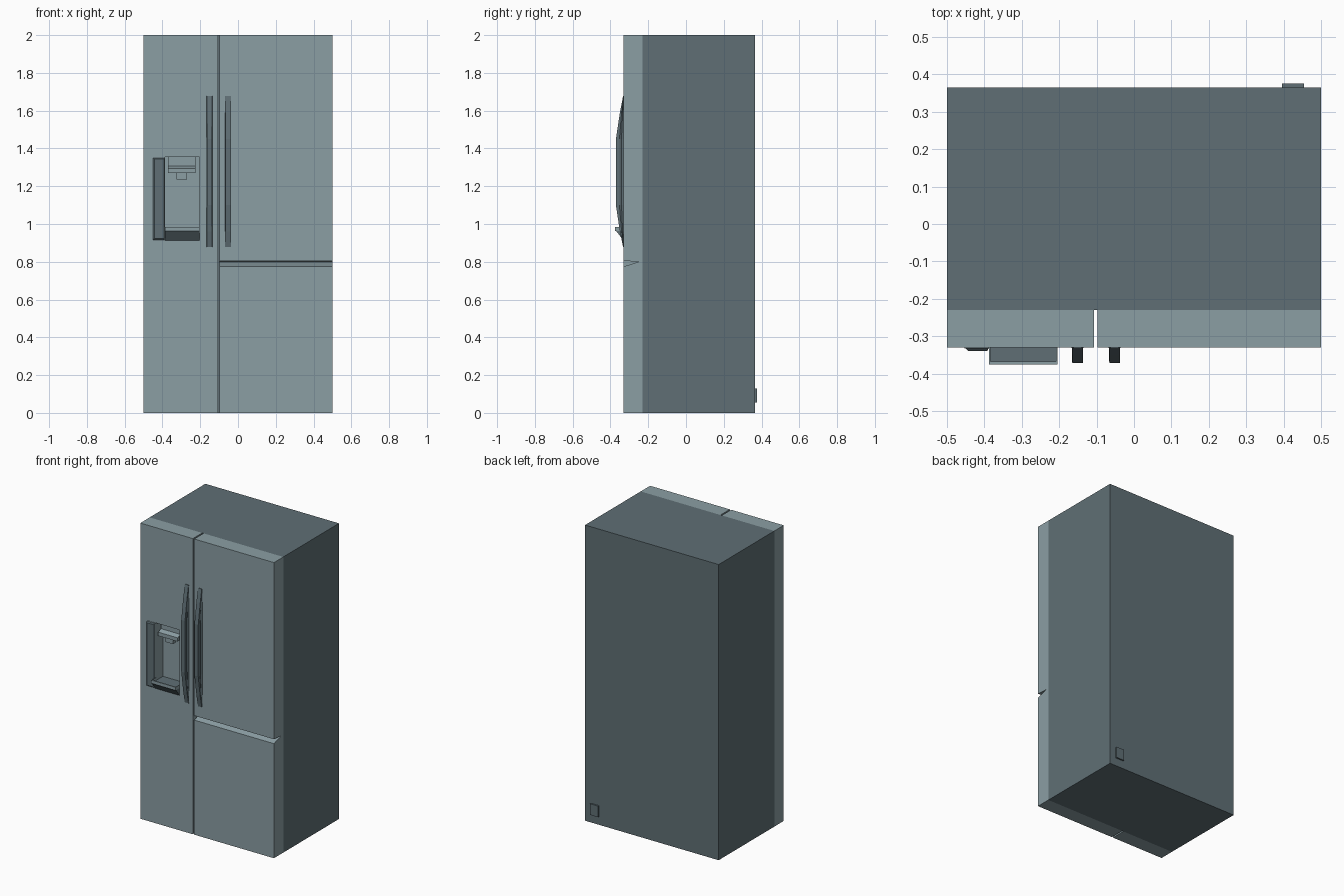
import bpy, bmesh

if "Cube" in bpy.data.objects:
    bpy.data.objects.remove(bpy.data.objects["Cube"])


def material(name, rgb):
    m = bpy.data.materials.new(name)
    m.diffuse_color = (*rgb, 1)
    m.use_nodes = True
    m.node_tree.nodes["Principled BSDF"].inputs["Base Color"].default_value = m.diffuse_color
    return m


STEEL = material("light_steel", (0.258, 0.342, 0.37))
DARK = material("dark_steel", (0.115, 0.159, 0.178))


def finish(name, bm, mat):
    bmesh.ops.recalc_face_normals(bm, faces=bm.faces)
    me = bpy.data.meshes.new(name)
    bm.to_mesh(me)
    bm.free()
    me.materials.append(mat)
    ob = bpy.data.objects.new(name, me)
    bpy.context.collection.objects.link(ob)
    return ob


def loft(name, rings, mat):
    """Join equal-length rings of points and cap both ends."""
    bm = bmesh.new()
    vs = [[bm.verts.new(p) for p in r] for r in rings]
    n = len(vs[0])
    for a, b in zip(vs, vs[1:]):
        for i in range(n):
            j = (i + 1) % n
            bm.faces.new((a[i], a[j], b[j], b[i]))
    bm.faces.new(vs[0])
    bm.faces.new(vs[-1])
    return finish(name, bm, mat)


def prism(name, x0, x1, yz, mat):
    """Side profile (y, z) extruded along x."""
    return loft(name, [[(x, y, z) for y, z in yz] for x in (x0, x1)], mat)


def box(name, x0, x1, y0, y1, z0, z1, mat):
    return prism(name, x0, x1, [(y0, z0), (y1, z0), (y1, z1), (y0, z1)], mat)


FRONT, BACK = -0.33, -0.23

# Cabinet and rear power connector plate
box("cabinet", -0.5, 0.5, BACK, 0.365, 0, 2, DARK)
box("rear_connector", 0.395, 0.455, 0.365, 0.375, 0.055, 0.13, DARK)

# Right side: one slab with a wedge-shaped finger groove between door and drawer
prism("right_doors", -0.097, 0.5,
      [(BACK, 0), (FRONT, 0), (FRONT, 0.775), (-0.25, 0.8),
       (FRONT, 0.805), (FRONT, 2), (BACK, 2)], STEEL)

# Left door with dispenser recess cut in
door = box("left_door", -0.5, -0.107, FRONT, BACK, 0, 2, STEEL)
RX0, RX1 = -0.387, -0.205
cutter = box("recess_cutter", RX0, RX1, -0.4, -0.25, 0.912, 1.355, STEEL)
cutter.hide_render = True
mod = door.modifiers.new("recess", 'BOOLEAN')
mod.operation = 'DIFFERENCE'
mod.solver = 'EXACT'
mod.object = cutter
bpy.context.view_layer.objects.active = door
bpy.ops.object.modifier_apply(modifier=mod.name)
bpy.data.objects.remove(cutter)

# Dispenser head: housing, ledge and nozzle
box("dispenser_housing", -0.37, -0.224, -0.295, -0.25, 1.3, 1.355, STEEL)
prism("dispenser_ledge", -0.37, -0.224,
      [(-0.25, 1.27), (-0.325, 1.27), (-0.325, 1.295), (-0.295, 1.307), (-0.25, 1.307)], STEEL)
box("dispenser_nozzle", -0.325, -0.27, -0.31, -0.275, 1.235, 1.27, STEEL)

# Drip tray with sloped underside and light rim
prism("drip_tray", RX0, RX1,
      [(-0.25, 0.912), (FRONT, 0.912), (-0.37, 0.963), (-0.25, 0.963)], DARK)
box("drip_tray_rim", RX0, RX1, -0.375, -0.367, 0.963, 0.985, STEEL)
for side, x in (("left", RX0), ("right", RX1 - 0.004)):
    box("drip_tray_rim_" + side, x, x + 0.004, -0.367, FRONT, 0.963, 0.985, STEEL)

# Control panel beside the recess
box("control_panel_base", -0.453, RX0, -0.333, FRONT, 0.912, 1.355, STEEL)
loft("control_panel",
     [[(x0, y, z0), (x1, y, z0), (x1, y, z1), (x0, y, z1)]
      for y, x0, x1, z0, z1 in ((-0.333, -0.45, -0.389, 0.916, 1.35),
                                (-0.339, -0.443, -0.392, 0.922, 1.344))], DARK)

# Bowed handles with a waisted cross-section
SECTION = [(0, 0.016), (0.28, 0.010), (0.55, 0.015), (1, 0.014)]
BOW = [(0.878, 0.003), (0.96, 0.02), (1.1, 0.041), (1.45, 0.041), (1.59, 0.02), (1.678, 0.003)]
for side, cx in (("left", -0.151), ("right", -0.052)):
    rings = []
    for z, depth in BOW:
        pts = [(cx - w, FRONT - d * depth, z) for d, w in SECTION]
        pts += [(cx + w, FRONT - d * depth, z) for d, w in reversed(SECTION)]
        rings.append(pts)
    loft(side + "_handle", rings, DARK)
